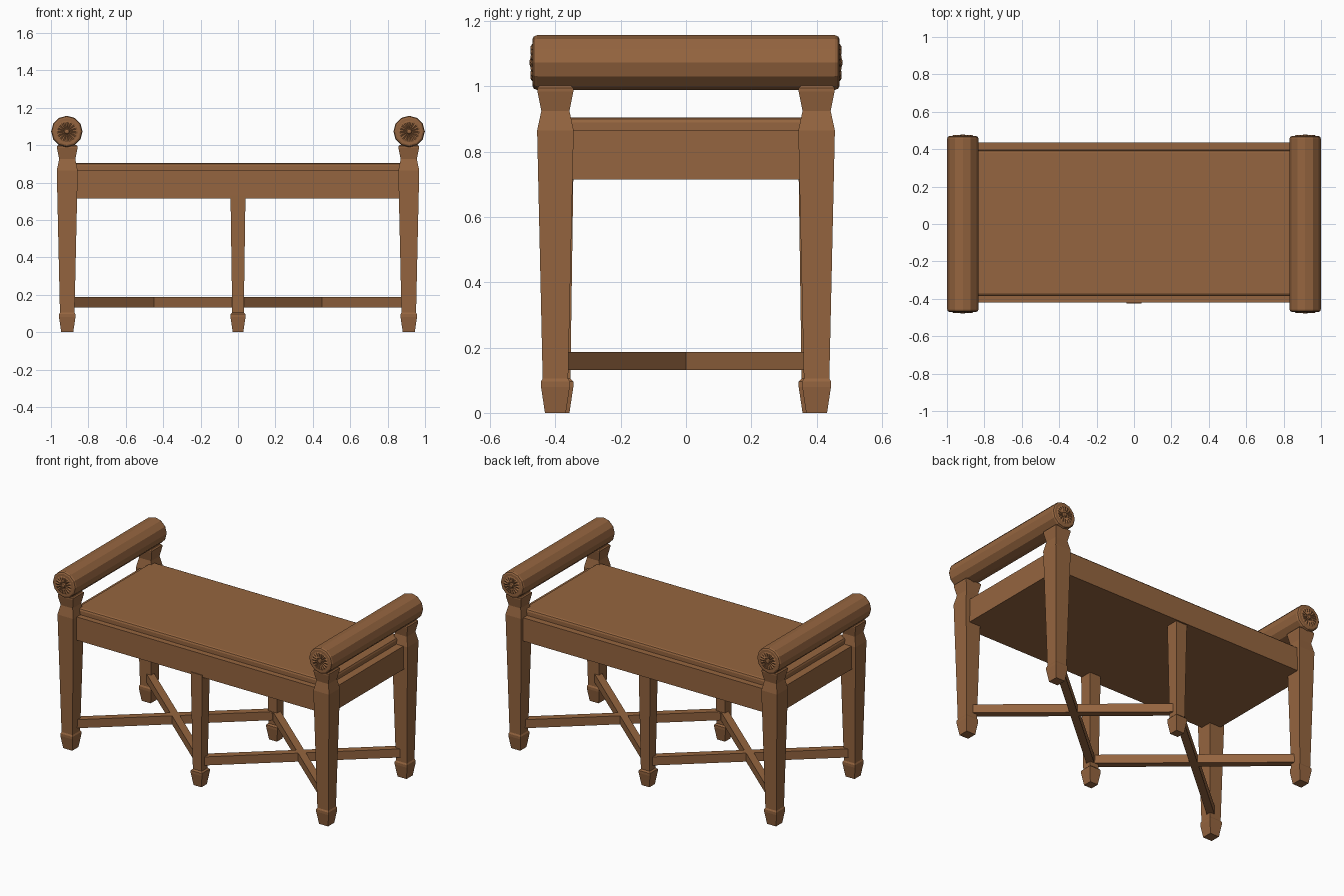
import bpy, bmesh, math
from mathutils import Matrix, Vector

if "Cube" in bpy.data.objects:
    bpy.data.objects.remove(bpy.data.objects["Cube"])

wood = bpy.data.materials.new("brown_wood")
wood.diffuse_color = (0.30, 0.13, 0.05, 1)
wood.use_nodes = True
wood.node_tree.nodes["Principled BSDF"].inputs["Base Color"].default_value = wood.diffuse_color


def finish(name, bm):
    bmesh.ops.recalc_face_normals(bm, faces=bm.faces)
    me = bpy.data.meshes.new(name)
    bm.to_mesh(me)
    bm.free()
    me.materials.append(wood)
    ob = bpy.data.objects.new(name, me)
    bpy.context.collection.objects.link(ob)
    return ob


def loft(bm, rings):
    """Skin a list of closed rings and cap both ends."""
    vs = [[bm.verts.new(p) for p in r] for r in rings]
    n = len(vs[0])
    for a, b in zip(vs, vs[1:]):
        for i in range(n):
            j = (i + 1) % n
            bm.faces.new((a[i], a[j], b[j], b[i]))
    bm.faces.new(vs[0][::-1])
    bm.faces.new(vs[-1])


def square_leg(name, x, y, profile):
    bm = bmesh.new()
    loft(bm, [[(x + sx * h, y + sy * h, z) for sx, sy in
               ((-1, -1), (1, -1), (1, 1), (-1, 1))] for h, z in profile])
    return finish(name, bm)


def box(name, lo, hi, bevel=0):
    bm = bmesh.new()
    lo, hi = Vector(lo), Vector(hi)
    bmesh.ops.create_cube(bm, size=1, matrix=Matrix.Translation((lo + hi) / 2)
                          @ Matrix.Diagonal((*(hi - lo), 1)))
    if bevel:
        top = [e for e in bm.edges if all(v.co.z > hi.z - 1e-4 for v in e.verts)]
        bmesh.ops.bevel(bm, geom=top, offset=bevel, segments=2, profile=0.5,
                        affect='EDGES')
    return finish(name, bm)


def bar(name, a, b, width, z0, z1):
    a, b = Vector(a), Vector(b)
    d = b - a
    m = (Matrix.Translation((*((a + b) / 2), (z0 + z1) / 2))
         @ Matrix.Rotation(math.atan2(d.y, d.x), 4, 'Z')
         @ Matrix.Diagonal((d.length, width, z1 - z0, 1)))
    bm = bmesh.new()
    bmesh.ops.create_cube(bm, size=1, matrix=m)
    return finish(name, bm)


def circle(cx, y, cz, r, n):
    return [(cx + r * math.cos(2 * math.pi * i / n), y,
             cz + r * math.sin(2 * math.pi * i / n)) for i in range(n)]


def rosette(name, cx, cz, y, s):
    """Shallow carved flower with alternating ridges and a centre button."""
    bm = bmesh.new()
    n = 32
    rings = []
    for r, hi, lo in ((0.058, 0, 0), (0.05, 0.007, 0.001),
                      (0.022, 0.005, 0.001), (0.016, 0.002, 0.002),
                      (0.012, 0.008, 0.008), (0.004, 0.010, 0.010)):
        ring = circle(cx, y, cz, r, n)
        rings.append([(p[0], y + s * (lo if i % 2 else hi), p[2])
                      for i, p in enumerate(ring)])
    loft(bm, rings)
    return finish(name, bm)


# Apron block and padded seat
box("apron", (-0.94, -0.42, 0.715), (0.94, 0.435, 0.865))
box("seat", (-0.89, -0.383, 0.85), (0.89, 0.395, 0.904), 0.014)

# Legs with tapered feet
corner = [(0.032, 0), (0.044, 0.08), (0.044, 0.096), (0.039, 0.105),
          (0.056, 0.865), (0.043, 0.925), (0.055, 0.985), (0.055, 0.995),
          (0.048, 1.002)]
middle = [(0.028, 0), (0.040, 0.08), (0.040, 0.096), (0.031, 0.105),
          (0.040, 0.73)]
for sy, fb in ((-1, "front"), (1, "back")):
    square_leg(f"{fb}_middle_leg", 0, sy * 0.385, middle)
    for sx, lr in ((-1, "left"), (1, "right")):
        square_leg(f"{fb}_{lr}_leg", sx * 0.913, sy * 0.40, corner)

CZ, R = 1.073, 0.084
for sx, lr in ((-1, "left"), (1, "right")):
    # Crossed stretchers in each half
    for sy, fb in ((-1, "front"), (1, "back")):
        bar(f"{fb}_{lr}_stretcher", (sx * 0.90, sy * 0.385), (0, -sy * 0.385),
            0.045, 0.132, 0.187)
    # Twelve-sided armrest roll with softened ends
    bm = bmesh.new()
    loft(bm, [circle(sx * 0.915, y, CZ, r, 12) for y, r in
              ((-0.47, R - 0.012), (-0.466, R - 0.004), (-0.456, R),
               (0.456, R), (0.466, R - 0.004), (0.47, R - 0.012))])
    finish(f"{lr}_armrest_roll", bm)
    # Carved flowers on the roll ends
    for sy, fb in ((-1, "front"), (1, "back")):
        rosette(f"{fb}_{lr}_rosette", sx * 0.915, CZ, sy * 0.4695, sy)
